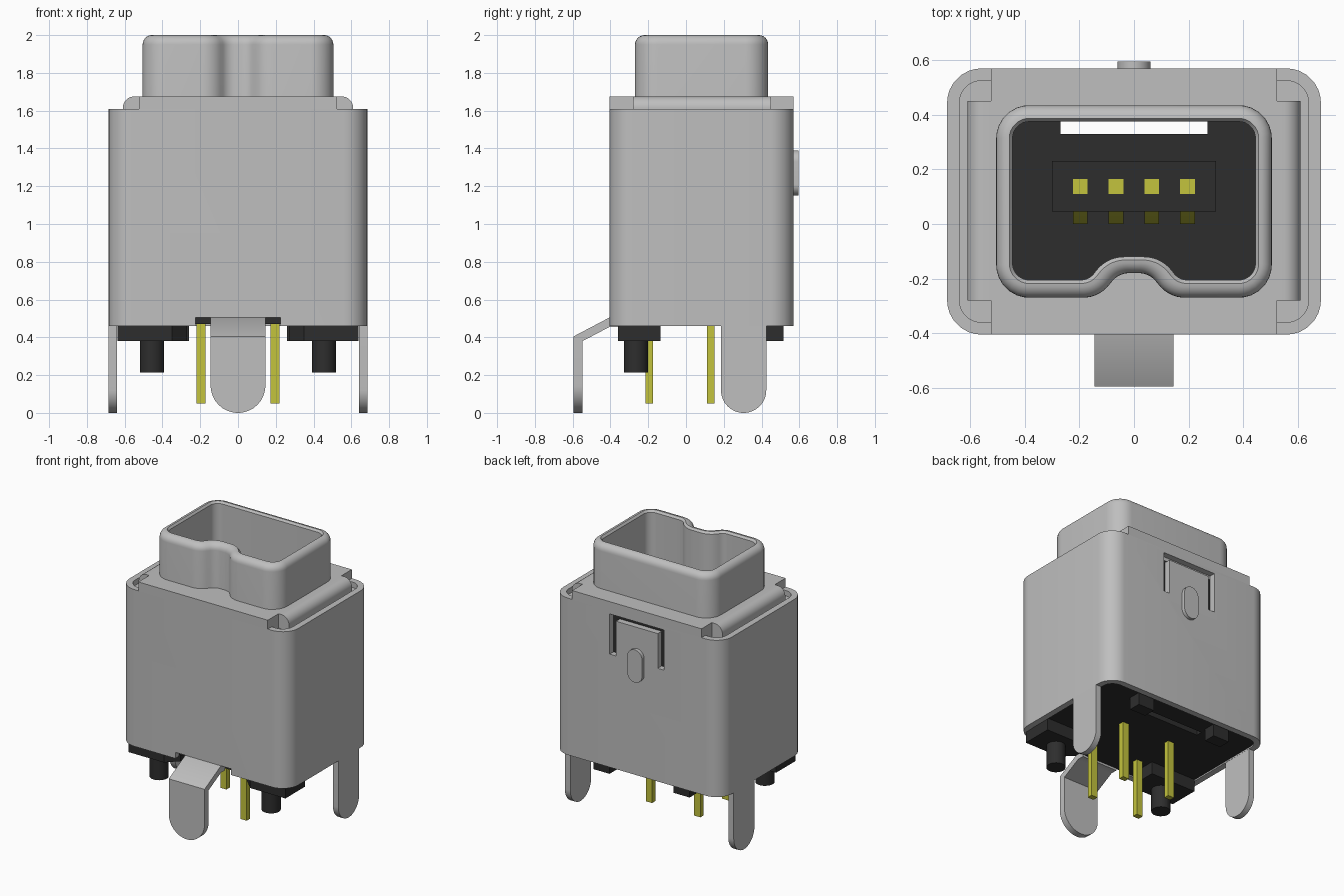
import bpy, bmesh, math
from mathutils import Vector

cube = bpy.data.objects.get("Cube")
if cube:
    bpy.data.objects.remove(cube, do_unlink=True)


def material(name, rgb):
    m = bpy.data.materials.new(name)
    m.use_nodes = True
    m.diffuse_color = (*rgb, 1)
    m.node_tree.nodes["Principled BSDF"].inputs["Base Color"].default_value = (*rgb, 1)
    return m


STEEL = material("light_grey_metal", (0.52, 0.52, 0.52))
BLACK = material("black_plastic", (0.027, 0.027, 0.027))
GOLD = material("yellow_contact", (0.55, 0.55, 0.047))


def finish(name, bm, mat):
    bmesh.ops.recalc_face_normals(bm, faces=bm.faces)
    me = bpy.data.meshes.new(name)
    bm.to_mesh(me)
    bm.free()
    me.materials.append(mat)
    ob = bpy.data.objects.new(name, me)
    bpy.context.collection.objects.link(ob)
    return ob


def smooth(ob):
    bpy.ops.object.select_all(action='DESELECT')
    ob.select_set(True)
    bpy.context.view_layer.objects.active = ob
    bpy.ops.object.shade_smooth_by_angle(angle=math.radians(32))


def fillet(corners, n=7):
    """Round each (x, y, radius) corner with an arc of n steps."""
    out = []
    for i, (x, y, r) in enumerate(corners):
        p = Vector((x, y))
        if r == 0:
            out.append(p)
            continue
        u = (Vector(corners[i - 1][:2]) - p).normalized()
        v = (Vector(corners[(i + 1) % len(corners)][:2]) - p).normalized()
        half = u.angle(v) / 2
        c = p + (u + v).normalized() * r / math.sin(half)
        s = p + u * r / math.tan(half) - c
        e = p + v * r / math.tan(half) - c
        out += [c + s.lerp(e, k / n).normalized() * r for k in range(n + 1)]
    return out


def rect(x0, x1, y0, y1, r=0):
    return fillet([(x0, y0, r), (x1, y0, r), (x1, y1, r), (x0, y1, r)])


def prism(name, loops, a, b, mat, axis='z'):
    """Extrude an outline, with optional holes, from a to b along an axis."""
    place = {'z': lambda u, v, w: (u, v, w),
             'y': lambda u, v, w: (u, w, v),
             'x': lambda u, v, w: (w, u, v)}[axis]
    bm = bmesh.new()
    for pts in loops:
        vs = [bm.verts.new(place(p[0], p[1], a)) for p in pts]
        for i in range(len(vs)):
            bm.edges.new((vs[i - 1], vs[i]))
    bmesh.ops.remove_doubles(bm, verts=bm.verts, dist=1e-5)
    bmesh.ops.triangle_fill(bm, edges=bm.edges[:], use_beauty=True)
    ext = bmesh.ops.extrude_face_region(bm, geom=bm.faces[:])
    moved = [g for g in ext["geom"] if isinstance(g, bmesh.types.BMVert)]
    bmesh.ops.translate(bm, verts=moved, vec=place(0, 0, b - a))
    ob = finish(name, bm, mat)
    smooth(ob)
    return ob


def ring_loft(name, sections, mat):
    """Join (points, z) sections into a closed tube wall."""
    bm = bmesh.new()
    rows = [[bm.verts.new((p[0], p[1], z)) for p in pts] for pts, z in sections]
    for j, row in enumerate(rows):
        for i in range(len(row)):
            bm.faces.new((rows[j - 1][i - 1], rows[j - 1][i], row[i], row[i - 1]))
    return finish(name, bm, mat)


def cut(ob, cutter):
    mod = ob.modifiers.new("cut", 'BOOLEAN')
    mod.operation = 'DIFFERENCE'
    mod.solver = 'EXACT'
    mod.object = cutter
    bpy.context.view_layer.objects.active = ob
    bpy.ops.object.modifier_apply(modifier=mod.name)
    bpy.data.objects.remove(cutter, do_unlink=True)


def mirrored(half):
    return fillet(half + [(-x, y, r) for x, y, r in reversed(half)])


# Outer metal shell, with a latch slot in the back and a notch at the front
shell_out = rect(-0.685, 0.685, -0.405, 0.57, 0.125)
shell_in = rect(-0.64, 0.64, -0.36, 0.525, 0.08)
shell = ring_loft("outer_shell", [(shell_out, 0.46), (shell_out, 1.61),
                                  (shell_in, 1.61), (shell_in, 0.46)], STEEL)
slot = [(-0.22, 1.29), (-0.17, 1.29), (-0.17, 1.545), (0.17, 1.545),
        (0.17, 1.29), (0.22, 1.29), (0.22, 1.585), (-0.22, 1.585)]
cut(shell, prism("slot_cutter", [slot], 0.5, 0.65, BLACK, 'y'))
cut(shell, prism("notch_cutter", [rect(-0.225, 0.225, 0.4, 0.505)], -0.5, -0.34, BLACK, 'y'))
smooth(shell)
prism("latch_bump", [rect(-0.06, 0.06, 1.15, 1.39, 0.0599)], 0.56, 0.595, STEEL, 'y')

# Plug sleeve with a keyed front and a rounded rim
sleeve_out = mirrored([(0.055, -0.18, 0.08), (0.13, -0.27, 0.12),
                       (0.505, -0.27, 0.12), (0.505, 0.435, 0.12)])
sleeve_in = mirrored([(0.1, -0.12, 0.13), (0.165, -0.205, 0.06),
                      (0.445, -0.205, 0.06), (0.445, 0.375, 0.06)])


def between(t):
    return [a.lerp(b, t) for a, b in zip(sleeve_out, sleeve_in)]


sections = [(sleeve_out, 0.75)]
for k in range(7):
    ang = k / 6 * math.pi / 2
    sections.append((between(0.8 * (1 - math.cos(ang))), 1.95 + 0.05 * math.sin(ang)))
sections += [(sleeve_in, 1.985), (sleeve_in, 0.75)]
smooth(ring_loft("plug_sleeve", sections, STEEL))
middle = between(0.5)

# Raised cap around the sleeve
prism("cap_floor", [shell_in, middle], 1.56, 1.57, STEEL)
prism("cap_core", [rect(-0.525, 0.525, -0.36, 0.525), middle], 1.57, 1.61, STEEL)
prism("cap_plate", [rect(-0.525, 0.525, -0.405, 0.57), middle], 1.61, 1.675, STEEL)
for side, s in (("left", 1), ("right", -1)):
    wing = fillet([(s * 0.52, 1.57, 0), (s * 0.61, 1.57, 0),
                   (s * 0.61, 1.675, 0.06), (s * 0.52, 1.675, 0)])
    prism(side + "_cap_wing", [wing], -0.28, 0.45, STEEL, 'y')

# Black insulator: hollow body, slotted floor and contact tongue
prism("insulator_body", [shell_in, middle], 0.75, 1.56, BLACK)
prism("insulator_floor", [shell_in, rect(-0.27, 0.27, 0.33, 0.375)], 0.47, 0.75, BLACK)
prism("contact_tongue", [rect(-0.3, 0.3, 0.045, 0.23)], 0.75, 1.6, BLACK)

# Contacts on the tongue
for i in range(4):
    x = -0.197 + i * 0.131
    prism(f"contact_tip_{i + 1}", [rect(x - 0.027, x + 0.027, 0.11, 0.165)], 1.59, 1.605, GOLD)
    spring = [(0.05, 1.5), (0.0, 1.3), (0.0, 1.25), (0.05, 0.76)]
    prism(f"contact_spring_{i + 1}", [spring], x - 0.027, x + 0.027, GOLD, 'x')

# Parts on both sides: mounting legs, feet, pegs, back pads and pins
leg = fillet([(0.185, 0.5, 0), (0.185, 0, 0.1199), (0.425, 0, 0.1199), (0.425, 0.5, 0)], 10)
for side, s in (("left", 1), ("right", -1)):
    prism(side + "_leg", [leg], s * 0.641, s * 0.685, STEEL, 'x')
    foot = [(0.27, -0.28), (0.35, -0.36), (0.637, -0.36), (0.637, -0.135), (0.27, -0.135)]
    prism(side + "_foot", [[(s * x, y) for x, y in foot]], 0.38, 0.48, BLACK)
    px = s * 0.455
    prism(side + "_peg", [rect(px - 0.064, px + 0.064, -0.329, -0.201, 0.0639)], 0.215, 0.4, BLACK)
    bx = s * 0.325
    prism(side + "_back_pad", [rect(bx - 0.065, bx + 0.065, 0.425, 0.515)], 0.38, 0.48, BLACK)
    for row, y in (("front", -0.195), ("back", 0.13)):
        x = s * 0.196
        prism(f"{side}_{row}_pin", [rect(x - 0.025, x + 0.025, y - 0.02, y + 0.02)], 0.05, 0.5, GOLD)

# Bent front leg
bend = [(-0.355, 0.505), (-0.405, 0.505), (-0.595, 0.405), (-0.595, 0.38),
        (-0.548, 0.38), (-0.405, 0.455), (-0.355, 0.455)]
prism("front_leg_bend", [bend], -0.145, 0.145, STEEL, 'x')
tab = fillet([(-0.145, 0.38, 0), (-0.145, 0, 0.1449), (0.145, 0, 0.1449), (0.145, 0.38, 0)], 10)
prism("front_leg_tab", [tab], -0.595, -0.548, STEEL, 'y')
